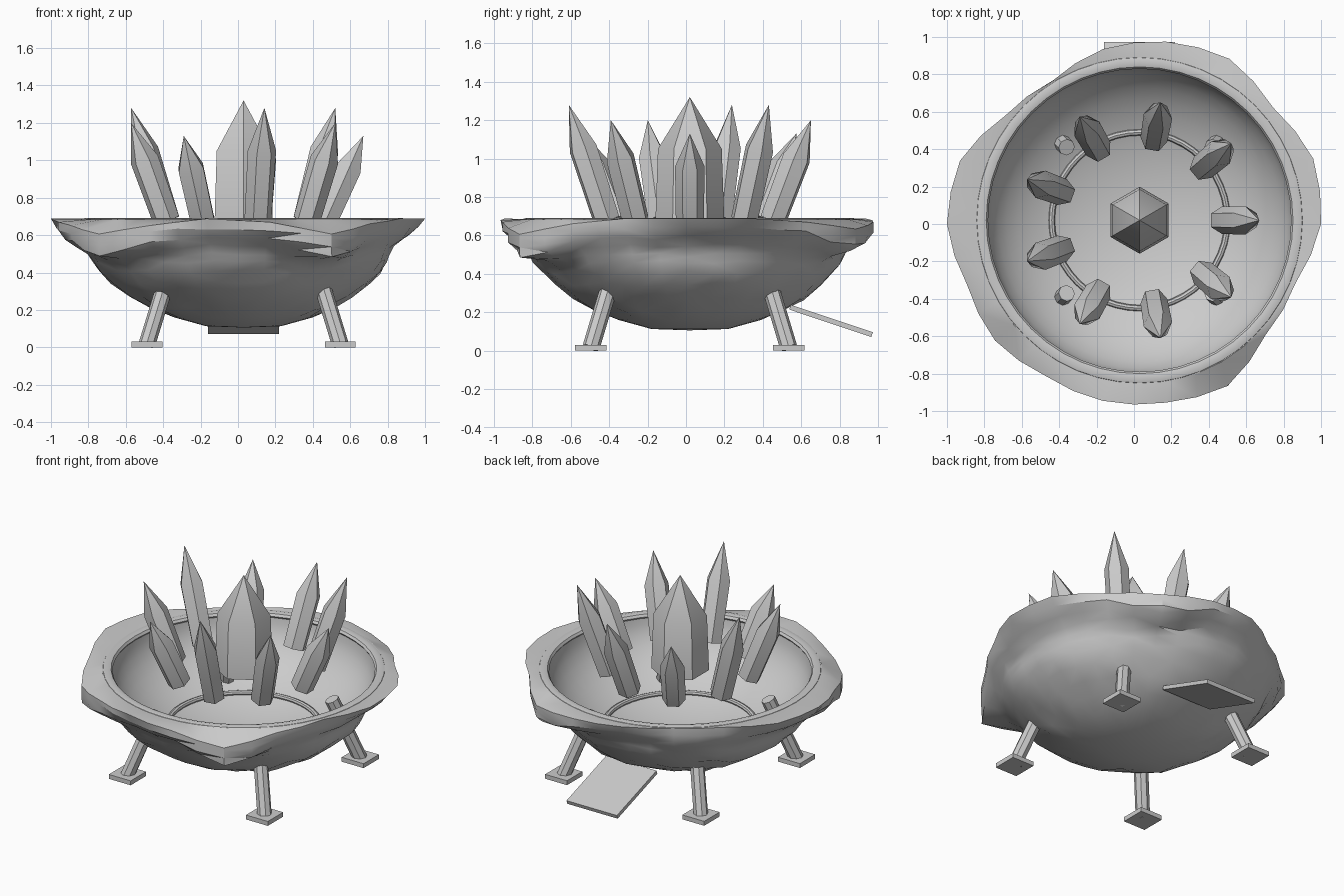
import bpy, bmesh, math
from mathutils import Vector, noise

if "Cube" in bpy.data.objects:
    bpy.data.objects.remove(bpy.data.objects["Cube"], do_unlink=True)

CENTRE = Vector((0.03, 0.02, 0))

grey = bpy.data.materials.new("stone_grey")
grey.use_nodes = True
grey.diffuse_color = (0.6, 0.6, 0.6, 1)
grey.node_tree.nodes["Principled BSDF"].inputs["Base Color"].default_value = (0.6, 0.6, 0.6, 1)


def finish(name, bm, smooth_angle=None):
    bmesh.ops.recalc_face_normals(bm, faces=bm.faces)
    mesh = bpy.data.meshes.new(name)
    bm.to_mesh(mesh)
    bm.free()
    mesh.materials.append(grey)
    obj = bpy.data.objects.new(name, mesh)
    bpy.context.collection.objects.link(obj)
    if smooth_angle:
        bpy.ops.object.select_all(action='DESELECT')
        obj.select_set(True)
        bpy.context.view_layer.objects.active = obj
        bpy.ops.object.shade_smooth_by_angle(angle=math.radians(smooth_angle))
    return obj


def bridge(bm, a, b):
    n = len(a)
    for i in range(n):
        bm.faces.new((a[i], a[(i + 1) % n], b[(i + 1) % n], b[i]))


def tube(name, start, end, stations, sides, turn=0):
    """Stack of rings along a line; each station is (fraction, radius), radius 0 closes to a point."""
    bm = bmesh.new()
    axis = end - start
    side = axis.cross(Vector((0, 1, 0))).normalized()
    if abs(axis.x) + abs(axis.y) > 1e-4:
        side = axis.cross(Vector((0, 0, 1))).normalized()
    up = axis.normalized().cross(side)
    last = None
    for t, r in stations:
        mid = start + axis * t
        if r == 0:
            tip = bm.verts.new(mid)
            for i in range(sides):
                bm.faces.new((last[i], last[(i + 1) % sides], tip))
            last = None
            break
        angles = [math.tau * i / sides + turn for i in range(sides)]
        ring = [bm.verts.new(mid + r * (math.cos(a) * side + math.sin(a) * up)) for a in angles]
        if last:
            bridge(bm, last, ring)
        else:
            bm.faces.new(ring)
        last = ring
    if last:
        bm.faces.new(last)
    finish(name, bm, 32)


def box(name, centre, size, tilt=0):
    bm = bmesh.new()
    bmesh.ops.create_cube(bm, size=1)
    bmesh.ops.scale(bm, vec=size, verts=bm.verts)
    obj = finish(name, bm)
    obj.location = centre
    obj.rotation_euler.x = tilt


def polar(angle, radius, z):
    return CENTRE + Vector((radius * math.cos(angle), radius * math.sin(angle), z))


def ring_band(name, radius, z, width, height):
    """Rounded band running round the bowl."""
    bm = bmesh.new()
    loops = []
    for j in range(8):
        b = math.tau * j / 8
        r = radius + width * math.cos(b)
        loops.append([bm.verts.new(polar(math.tau * i / 48, r, z + height * math.sin(b))) for i in range(48)])
    for j in range(8):
        bridge(bm, loops[j], loops[(j + 1) % 8])
    finish(name, bm, 40)


def around(values, angle):
    """Blend between values spaced evenly round the circle."""
    t = angle / math.tau * len(values)
    i = int(t)
    return values[i % len(values)] * (1 - t + i) + values[(i + 1) % len(values)] * (t - i)


# Rough rock hull: a turned profile that swells to an uneven rim, with low overhanging boulders
profile = [(0.2, 0.113), (0.37, 0.16), (0.5, 0.215), (0.6, 0.272), (0.69, 0.34), (0.755, 0.405),
           (0.8, 0.46), (0.82, 0.5), (0.84, 0.545), (0.86, 0.59), (0.88, 0.64), (0.9, 0.688)]
rim = [1.0, 1.02, 0.97, 1.02, 0.99, 0.95, 0.88, 0.9, 0.99,
       1.0, 0.95, 0.97, 0.94, 0.96, 0.97, 1.0, 0.92, 0.92]
boulders = [0, 0, 0.2, 0.6, 0.2, 0, 0, 0, 0, 0, 0.4, 0.9, 0.4, 0, 0.2, 0.9, 0.3, 0]
SEGMENTS = 36
bm = bmesh.new()
bottom = bm.verts.new((0.03, 0.02, 0.106))
loops = []
for r, z in profile:
    loop = []
    rough = min(1, max(0, (z - 0.15) / 0.4))
    centre = CENTRE * (1 - rough)
    for i in range(SEGMENTS):
        a = math.tau * i / SEGMENTS
        d = Vector((math.cos(a), math.sin(a), 0))
        boulder = around(boulders, a)
        radius, height = r, z
        if z < 0.66:
            radius += 0.04 * rough * noise.noise(d * 2.6 + Vector((0, 0, z * 7)))
            if z > 0.2:
                height += 0.025 * noise.noise(d * 4 + Vector((3, z * 9, 0)))
        # Boulders jut out sharply and low down; elsewhere the hull flares near the top
        start = 0.54 - 0.1 * boulder
        swell = min(1, max(0, (z - start) / (0.14 - 0.1 * boulder)))
        radius += (around(rim, a) - radius) * swell
        height -= max(0, z - 0.46) * 0.4 * boulder
        loop.append(bm.verts.new(centre + d * radius + Vector((0, 0, height))))
    loops.append(loop)
# Rim top closing in to the bowl
for r, z in ((0.875, 0.684), (0.82, 0.675)):
    loops.append([bm.verts.new(polar(math.tau * i / SEGMENTS, r, z)) for i in range(SEGMENTS)])
for i in range(SEGMENTS):
    bm.faces.new((bottom, loops[0][(i + 1) % SEGMENTS], loops[0][i]))
for lower, upper in zip(loops, loops[1:]):
    bridge(bm, lower, upper)
bmesh.ops.triangulate(bm, faces=bm.faces)
finish("rock_hull", bm, 28)

# Smooth bowl lining the hull
bm = bmesh.new()
floor = bm.verts.new((0.03, 0.02, 0.21))
last = None
for k in range(1, 13):
    b = math.pi / 2 * k / 12
    loop = [bm.verts.new(polar(math.tau * i / 48, 0.82 * math.sin(b), 0.68 - 0.47 * math.cos(b))) for i in range(48)]
    if last:
        bridge(bm, last, loop)
    else:
        for i in range(48):
            bm.faces.new((floor, loop[i], loop[(i + 1) % 48]))
    last = loop
bowl = finish("inner_bowl", bm, 40)
bowl.data.flip_normals()

# Bands at the rim and round the floor
ring_band("rim_band", 0.845, 0.67, 0.035, 0.022)
ring_band("floor_band", 0.47, 0.3, 0.017, 0.017)

# Crystals: one upright in the middle, nine leaning outward in three heights
tube("centre_crystal", CENTRE + Vector((0, 0, 0.68)), CENTRE + Vector((0, 0, 1.32)),
     [(0, 0.179), (0.58, 0.166), (1, 0)], 6, turn=math.pi / 6)
for i in range(9):
    a = math.tau * i / 9
    tube(f"outer_crystal_{i + 1}", polar(a, 0.44, 0.68), polar(a, 0.64, (1.13, 1.28, 1.2)[i % 3]),
         [(0, 0.073), (0.62, 0.077), (1, 0)], 6)

# Four splayed legs on square feet
for sx, side in ((1, "left"), (-1, "right")):
    for sy, end in ((1, "back"), (-1, "front")):
        foot = CENTRE + Vector((sx * 0.517, sy * 0.515, 0.015))
        top = CENTRE + Vector((sx * 0.39, sy * 0.39, 0.43))
        tube(f"{end}_{side}_leg", foot, top, [(0, 0.045), (1, 0.045)], 8)
        box(f"{end}_{side}_foot", foot, (0.165, 0.165, 0.03))

# Boarding ramp at the back
box("ramp", (0.03, 0.755, 0.155), (0.38, 0.45, 0.026), math.radians(-18.5))
